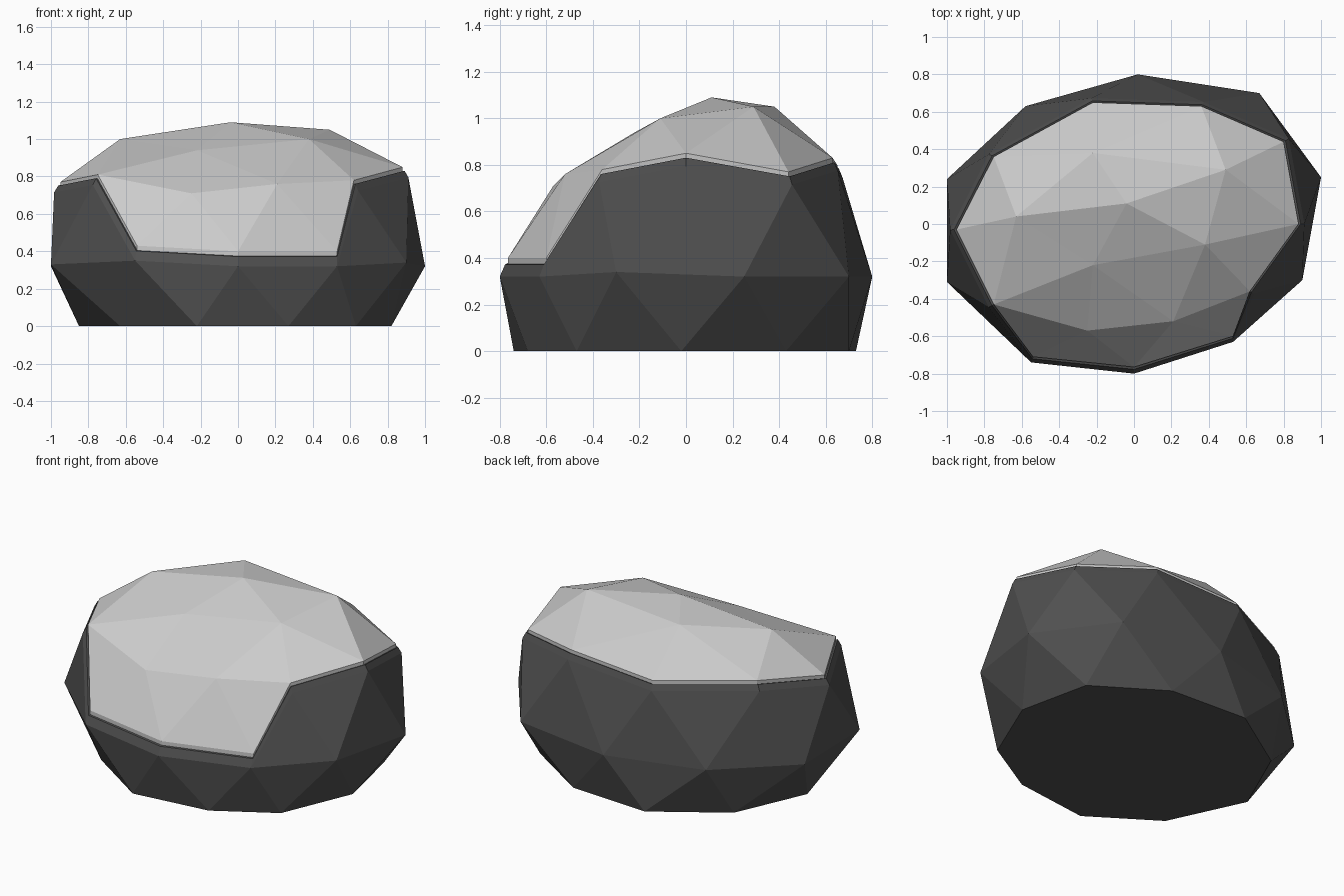
import bpy, bmesh
from mathutils import Vector

if "Cube" in bpy.data.objects:
    bpy.data.objects.remove(bpy.data.objects["Cube"])

# Cross-section rings of the boulder, counter-clockwise from the front right
base = [(.63, -.47), (.82, -.02), (.72, .43), (.3, .7), (-.22, .73),
        (-.65, .45), (-.85, 0), (-.63, -.47), (-.22, -.74), (.27, -.68)]
belly = [(.9, -.3, .34), (1, .25, .32), (.67, .7, .32), (.02, .8, .32), (-.58, .63, .32),
         (-1, .24, .32), (-1, -.31, .33), (-.55, -.74, .35), (0, -.8, .32), (.53, -.63, .32)]
shoulder = [(.62, -.36, .78), (.88, 0, .85), (.8, .44, .77), (.36, .63, .83), (-.22, .65, .8),
            (-.75, .36, .83), (-.95, -.03, .77), (-.75, -.43, .81), (-.25, -.57, .71), (.21, -.52, .76)]
crown = [(.38, -.11, 1), (.49, .29, 1.05), (-.22, .38, 1.05), (-.63, .04, 1), (-.22, -.22, .94)]
peak = (-.04, .11, 1.09)
cap_front = [(-.54, -.71, .43), (0, -.765, .4), (.53, -.6, .4)]


def build(name, faces, grey):
    """Make a flat shaded mesh from faces given as point tuples."""
    bm = bmesh.new()
    for f in faces:
        bm.faces.new([bm.verts.new(p) for p in f])
    bmesh.ops.remove_doubles(bm, verts=bm.verts, dist=1e-4)
    bmesh.ops.recalc_face_normals(bm, faces=bm.faces)
    me = bpy.data.meshes.new(name)
    bm.to_mesh(me)
    bm.free()
    mat = bpy.data.materials.new(name + "_grey")
    mat.diffuse_color = (grey, grey, grey, 1)
    mat.use_nodes = True
    mat.node_tree.nodes["Principled BSDF"].inputs["Base Color"].default_value = mat.diffuse_color
    me.materials.append(mat)
    ob = bpy.data.objects.new(name, me)
    bpy.context.collection.objects.link(ob)


def bridge(a, b):
    """Quads between two closed loops of equal length."""
    n = len(a)
    return [(a[i], a[(i + 1) % n], b[(i + 1) % n], b[i]) for i in range(n)]


def fan(loop, centre):
    return [(loop[i - 1], loop[i], centre) for i in range(len(loop))]


B = [Vector((x, y, 0)) for x, y in base]
E, U, V, F = ([Vector(p) for p in ring] for ring in (belly, shoulder, crown, cap_front))
P = Vector(peak)
core = Vector((0, 0, .55))
# Rock shoulder sits just outside and below the cap
R = [Vector((p.x * 1.035, p.y * 1.035, p.z - .055)) for p in U]

# Dark rock: base, belly, shoulder, then a narrow ledge going in under the cap
rim = R[:8] + E[7:]
edge = U[:8] + F
ledge = [r.lerp(t, .65) for r, t in zip(rim, edge)]
rock = [tuple(B)]
for k in range(10):
    rock += [(B[k], E[k], E[k - 1]), (B[k], B[(k + 1) % 10], E[k])]
rock += [(E[k - 1], E[k], R[k]) for k in range(8)]
rock += [(E[k], R[k + 1], R[k]) for k in range(7)]
rock += bridge(rim, ledge) + fan(ledge, core)
build("rock", rock, .08)

# Light cap: faceted dome, lower front slope and thin skirt
cap = []
for j in range(5):
    a, b, n = V[j], V[(j + 1) % 5], (2 * j + 1) % 10
    cap += [(a, U[2 * j], U[n]), (a, U[2 * j - 1], U[2 * j]), (a, U[n], b), (P, a, b)]
cap += [(F[0], F[1], U[8]), (F[1], F[2], U[9]), (F[0], U[8], U[7]),
        (F[1], U[9], U[8]), (F[2], U[0], U[9])]
skirt = [p - Vector((0, 0, .06)) for p in edge]
cap += bridge(edge, skirt) + fan(skirt, core)
build("snow_cap", cap, .6)
